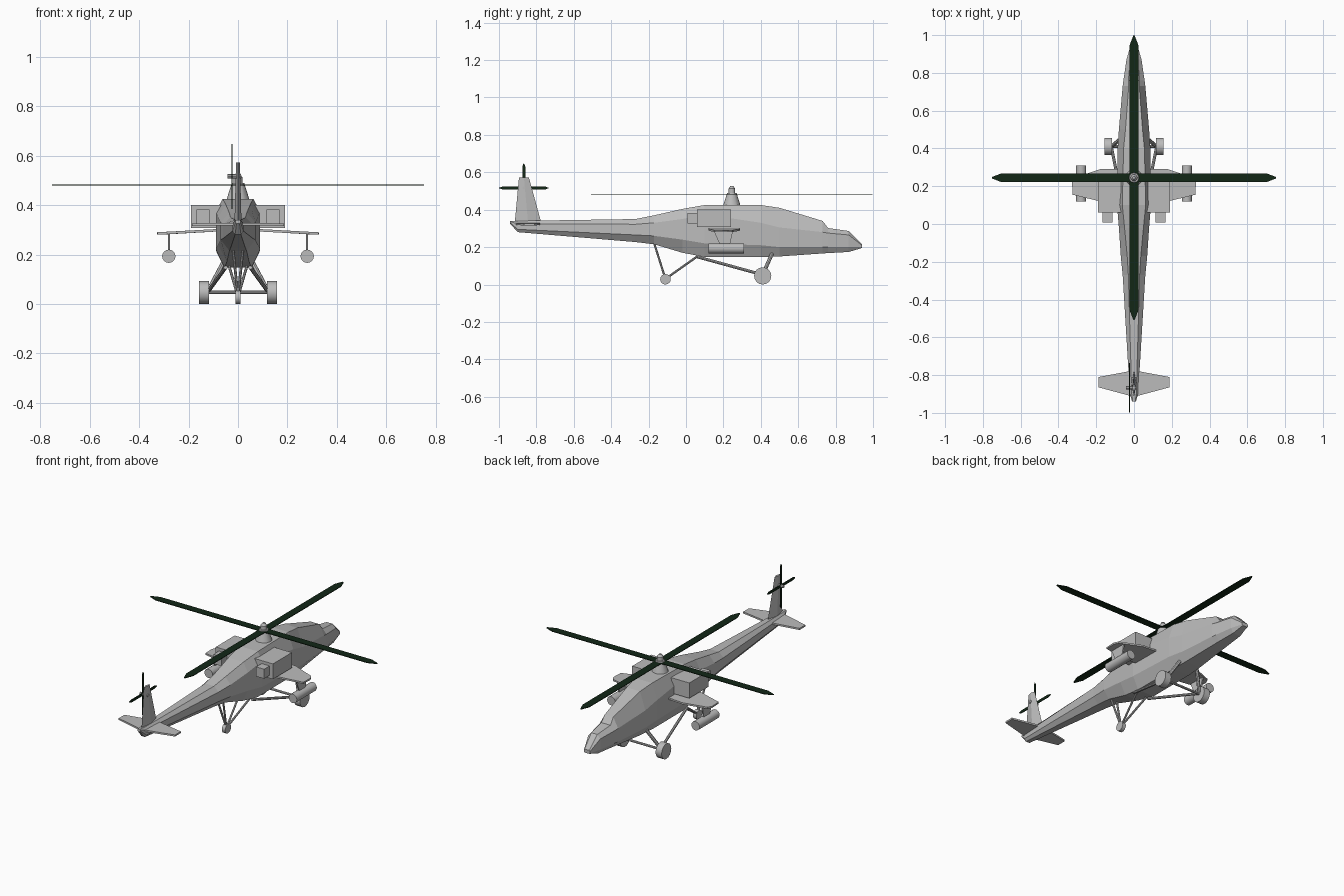
import bpy, bmesh, math
from mathutils import Vector

if "Cube" in bpy.data.objects:
    bpy.data.objects.remove(bpy.data.objects["Cube"])


def material(name, colour):
    m = bpy.data.materials.new(name)
    m.use_nodes = True
    m.diffuse_color = (*colour, 1)
    m.node_tree.nodes["Principled BSDF"].inputs["Base Color"].default_value = (*colour, 1)
    return m


GREY = material("light_grey", (0.5, 0.5, 0.5))
DARK = material("dark_green", (0.006, 0.02, 0.008))


def make(name, verts, faces, mat=GREY):
    mesh = bpy.data.meshes.new(name)
    bm = bmesh.new()
    vs = [bm.verts.new(v) for v in verts]
    for f in faces:
        bm.faces.new([vs[i] for i in f])
    bmesh.ops.recalc_face_normals(bm, faces=bm.faces)
    bm.to_mesh(mesh)
    bm.free()
    mesh.materials.append(mat)
    ob = bpy.data.objects.new(name, mesh)
    bpy.context.collection.objects.link(ob)
    return ob


def loft(name, rings, mat=GREY):
    """Skin equal-length rings of points and cap both ends."""
    n = len(rings[0])
    verts = [p for r in rings for p in r]
    faces = [list(range(n)), list(range(len(verts) - n, len(verts)))]
    for k in range(len(rings) - 1):
        for i in range(n):
            j = (i + 1) % n
            faces.append([k * n + i, k * n + j, k * n + n + j, k * n + n + i])
    return make(name, verts, faces, mat)


def box(name, lo, hi):
    def ring(x):
        return [(x, lo[1], lo[2]), (x, hi[1], lo[2]), (x, hi[1], hi[2]), (x, lo[1], hi[2])]
    return loft(name, [ring(lo[0]), ring(hi[0])])


def rod(name, a, b, r, sides=8, r2=None, smooth=False, mat=GREY):
    """Cylinder or cone between two points."""
    a, b = Vector(a), Vector(b)
    turn = (b - a).to_track_quat('Z', 'Y')
    angles = [2 * math.pi * i / sides for i in range(sides)]

    def ring(c, rad):
        return [c + turn @ Vector((rad * math.cos(t), rad * math.sin(t), 0)) for t in angles]
    ob = loft(name, [ring(a, r), ring(b, r if r2 is None else r2)], mat)
    if smooth:
        for p in ob.data.polygons:
            p.use_smooth = len(p.vertices) == 4
        bpy.context.view_layer.objects.active = ob
        ob.select_set(True)
        bpy.ops.object.shade_smooth_by_angle(angle=math.radians(40))
        ob.select_set(False)
    return ob


# Fuselage: y, bottom z, low side z, high side z, top z, bottom / side / top half widths
sections = [
    (-.94, .325, .33, .336, .34, .006, .01, .006),
    (-.9, .28, .295, .325, .34, .012, .022, .012),
    (-.27, .227, .265, .322, .35, .03, .06, .03),
    (-.17, .215, .26, .33, .37, .035, .07, .036),
    (-.02, .17, .24, .35, .404, .045, .08, .05),
    (.1, .147, .22, .375, .425, .055, .09, .062),
    (.4, .147, .21, .33, .425, .055, .087, .055),
    (.5, .15, .2, .305, .41, .05, .08, .045),
    (.73, .166, .2, .28, .34, .035, .06, .028),
    (.76, .168, .2, .275, .302, .033, .056, .03),
    (.87, .174, .2, .265, .286, .025, .04, .02),
    (.94, .195, .2, .21, .216, .015, .02, .015),
]
rings = []
for y, zb, z1, z2, zt, hb, hs, ht in sections:
    half = [(hb, zb), (hs, z1), (hs, z2), (ht, zt)]
    rings.append([(x, y, z) for x, z in half] + [(-x, y, z) for x, z in reversed(half)])
loft("fuselage", rings)

# Tail fin
fin_low = [(-.915, .335), (-.775, .335)]
fin_high = [(-.893, .572), (-.84, .572)]


def fin_ring(pair, t):
    (y0, z), (y1, _) = pair
    m = (y0 + y1) / 2
    return [(0, y0, z), (t, m, z), (0, y1, z), (-t, m, z)]


loft("tail_fin", [fin_ring(fin_low, .014), fin_ring(fin_high, .008)])


def flat_wing(name, outline, side, thick):
    """Plate from (x, y, z) outline points, given thickness in z."""
    return loft(name, [[(side * x, y, z + d) for x, y, z in outline] for d in (0, thick)])


def blade(name, centre, along, across, length, width, thick):
    """Flat blade with a pointed tip."""
    c, u, v = Vector(centre), Vector(along), Vector(across)
    n = u.cross(v) * thick / 2
    tip = length - width * 1.1
    outline = [(0, -1), (tip, -1), (length, -.15), (length, .15), (tip, 1), (0, 1)]
    return loft(name, [[c + u * a + v * b * width / 2 + d for a, b in outline] for d in (-n, n)], DARK)


for side, tag in ((1, "left"), (-1, "right")):
    # Tailplane and stub wing
    flat_wing(tag + "_tailplane", [(0, -.775, .318), (.187, -.81, .316),
              (.187, -.865, .316), (0, -.915, .318)], side, .01)
    flat_wing(tag + "_stub_wing", [(.05, .29, .295), (.18, .29, .288), (.315, .245, .28), (.328, .22, .28),
              (.325, .155, .28), (.18, .12, .288), (.05, .12, .295)], side, .01)
    # Engine housing and exhaust
    xs = sorted((side * .06, side * .19))
    box(tag + "_engine", (xs[0], .06, .308), (xs[1], .24, .4))
    xs = sorted((side * .115, side * .168))
    box(tag + "_exhaust", (xs[0], .008, .325), (xs[1], .07, .382))
    # Pylon and pod under the wing
    x = side * .28
    loft(tag + "_pylon", [[(x + d, y, z) for y, z in ((.15, .283), (.25, .283), (.235, .215), (.18, .215))]
                          for d in (-.004, .004)])
    rod(tag + "_pod", (x, .12, .193), (x, .31, .193), .027, 16, smooth=True)
    # Main wheel with its legs
    hub = (side * .12, .41, .052)
    rod(tag + "_wheel", (side * .117, .41, .046), (side * .157, .41, .046), .046, 16, smooth=True)
    rod(tag + "_trailing_leg", (side * .05, .06, .148), hub, .008)
    rod(tag + "_main_leg", (side * .06, .46, .165), hub, .01)
    # Tail wheel struts
    rod(tag + "_tail_front_strut", (side * .035, .06, .15), (0, -.11, .03), .006)
    rod(tag + "_tail_rear_strut", (side * .02, -.17, .22), (0, -.11, .03), .006)

# Axle and tail wheel
rod("main_axle", (-.12, .41, .048), (.12, .41, .048), .007)
rod("tail_wheel", (-.011, -.11, .028), (.011, -.11, .028), .028, 16, smooth=True)

# Main rotor mast, hub and blades
ROTOR = (0, .245, .482)
rod("rotor_mast", (0, .245, .42), (0, .245, .49), .047, 12, .025, smooth=True)
rod("rotor_hub", (0, .245, .488), (0, .245, .512), .018, 12, smooth=True)
rod("rotor_cap", (0, .245, .512), (0, .245, .526), .018, 12, .008, smooth=True)
for i in range(4):
    a = i * math.pi / 2
    blade("rotor_blade_%d" % (i + 1), ROTOR, (math.cos(a), math.sin(a), 0),
          (-math.sin(a), math.cos(a), 0), .753, .046, .004)

# Tail rotor
TAIL = (-.024, -.867, .516)
rod("tail_rotor_shaft", (-.042, -.867, .516), (.012, -.867, .516), .009)
for i in range(4):
    a = i * math.pi / 2
    blade("tail_rotor_blade_%d" % (i + 1), TAIL, (0, math.cos(a), math.sin(a)),
          (0, -math.sin(a), math.cos(a)), .132, .016, .004)
